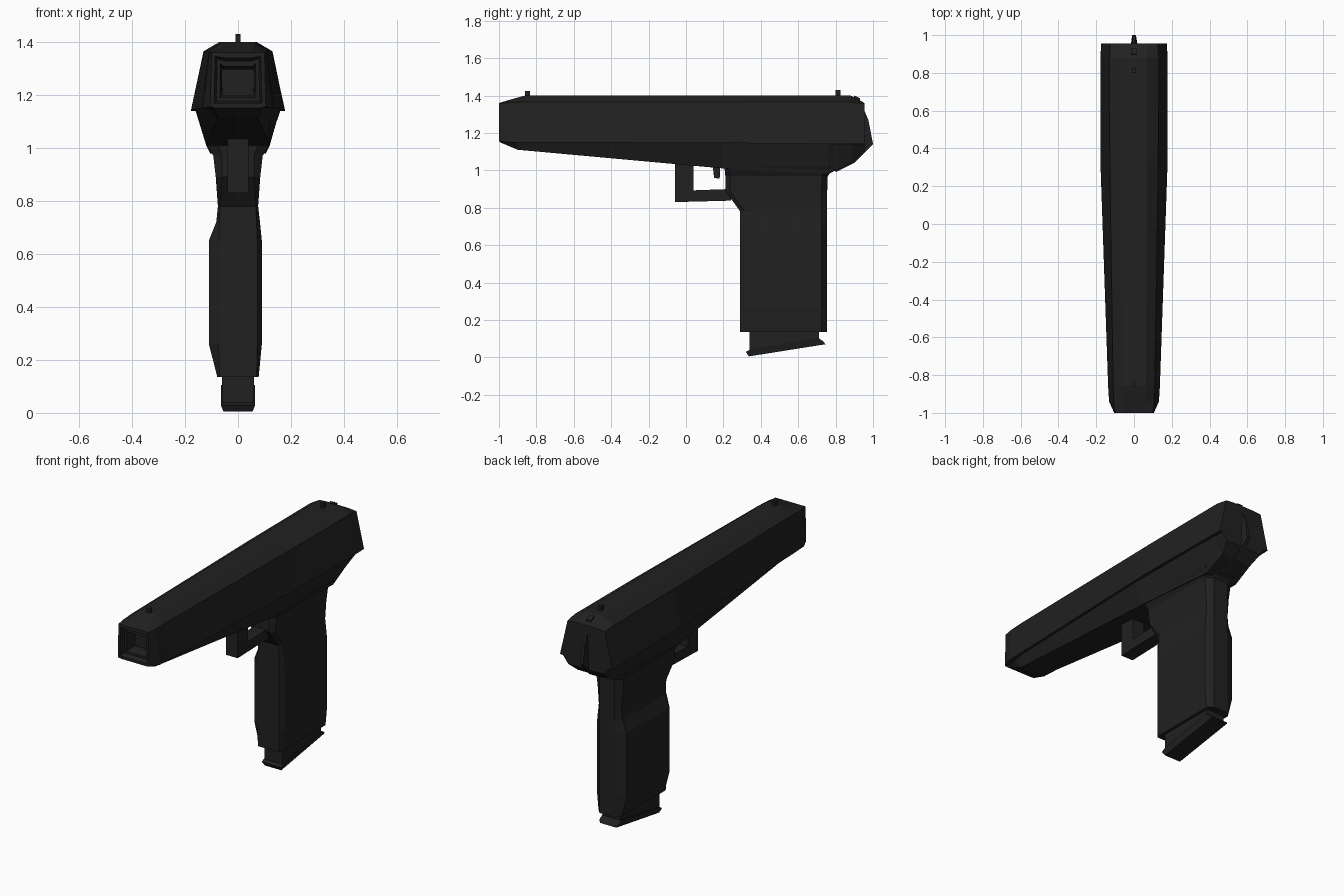
import bpy, bmesh

cube = bpy.data.objects.get("Cube")
if cube:
    bpy.data.objects.remove(cube, do_unlink=True)

black = bpy.data.materials.new("matte_black")
black.use_nodes = True
colour = (0.015, 0.015, 0.015, 1)
black.diffuse_color = colour
bsdf = black.node_tree.nodes["Principled BSDF"]
bsdf.inputs["Base Color"].default_value = colour
bsdf.inputs["Roughness"].default_value = 0.7


def finish(name, bm):
    mesh = bpy.data.meshes.new(name)
    bm.to_mesh(mesh)
    bm.free()
    mesh.materials.append(black)
    obj = bpy.data.objects.new(name, mesh)
    bpy.context.collection.objects.link(obj)
    return obj


def loft(rings):
    """Bridge equal rings of points and cap both ends; returns bmesh and first cap."""
    bm = bmesh.new()
    loops = [[bm.verts.new(p) for p in ring] for ring in rings]
    n = len(loops[0])
    for a, b in zip(loops, loops[1:]):
        for i in range(n):
            j = (i + 1) % n
            bm.faces.new((a[i], a[j], b[j], b[i]))
    first = bm.faces.new(loops[0])
    bm.faces.new(loops[-1])
    bmesh.ops.recalc_face_normals(bm, faces=bm.faces[:])
    return bm, first


def mirrored_ring(y, half):
    """Closed cross-section at y from (half width, z) pairs."""
    return [(x, y, z) for x, z in half] + [(-x, y, z) for x, z in reversed(half)]


def plate(name, profile, widths):
    """Side profile of (y, z) points, with a half width for each point."""
    rings = [[(s * w, y, z) for (y, z), w in zip(profile, widths)] for s in (-1, 1)]
    return finish(name, loft(rings)[0])


def box(name, hw, y0, y1, z0, z1):
    return plate(name, [(y0, z0), (y1, z0), (y1, z1), (y0, z1)], [hw] * 4)


# Upper body, tapering to the front
upper = [
    (-1.0, [(0.05, 1.36), (0.10, 1.36), (0.105, 1.155)]),
    (-0.94, [(0.06, 1.378), (0.108, 1.362), (0.132, 1.15)]),
    (-0.86, [(0.062, 1.4), (0.11, 1.365), (0.137, 1.15)]),
    (0.3, [(0.07, 1.4), (0.128, 1.365), (0.177, 1.145)]),
    (0.88, [(0.07, 1.4), (0.13, 1.365), (0.177, 1.14)]),
    (0.955, [(0.07, 1.36), (0.125, 1.355), (0.175, 1.14)]),
]
bm, front = loft([mirrored_ring(y, half) for y, half in upper])
# Stepped square recess in the front face
for thickness, depth in ((0.02, 0), (0.012, -0.03), (0.02, 0), (0.012, -0.04), (0.001, -0.03)):
    bmesh.ops.inset_individual(bm, faces=[front], thickness=thickness, depth=depth)
finish("upper_body", bm)

# Lower body with chamfered underside
lower = [
    (-0.995, [(0.10, 1.16), (0.09, 1.15)]),
    (-0.9, [(0.122, 1.16), (0.075, 1.11)]),
    (0.2, [(0.16, 1.15), (0.12, 1.01)]),
    (0.76, [(0.163, 1.15), (0.105, 0.98)]),
    (0.89, [(0.163, 1.15), (0.10, 1.04)]),
    (0.955, [(0.163, 1.15), (0.12, 1.095)]),
]
finish("lower_body", loft([mirrored_ring(y, half) for y, half in lower])[0])

# Wedge ridge on the back
rings = []
for y, z, hw in ((0.94, 1.35, 0.006), (0.975, 1.27, 0.008), (1.0, 1.14, 0.01),
                 (0.9, 1.04, 0.02), (0.8, 0.99, 0.03)):
    rings.append([(-hw, y, z), (hw, y, z), (hw + 0.025, 0.8, z), (-hw - 0.025, 0.8, z)])
finish("back_ridge", loft(rings)[0])

# Handle: z, front y, back y, right side x, left side x, front half width
handle = [
    (0.135, 0.29, 0.755, 0.078, 0.078, 0.07),
    (0.26, 0.29, 0.755, 0.11, 0.09, 0.073),
    (0.65, 0.29, 0.755, 0.11, 0.09, 0.073),
    (0.72, 0.29, 0.755, 0.082, 0.083, 0.07),
    (0.78, 0.29, 0.755, 0.076, 0.076, 0.068),
    (0.89, 0.21, 0.755, 0.084, 0.084, 0.06),
    (0.97, 0.21, 0.758, 0.093, 0.093, 0.06),
    (1.02, 0.205, 0.8, 0.122, 0.122, 0.08),
]
rings = []
for z, yf, yb, right, left, hf in handle:
    rings.append([(-hf, yf, z), (hf, yf, z), (left, yf + 0.025, z), (left, yb - 0.03, z),
                  (0.05, yb, z), (-0.05, yb, z), (-right, yb - 0.03, z), (-right, yf + 0.025, z)])
finish("handle", loft(rings)[0])

# Slanted foot under the handle
plate("foot_neck", [(0.34, 0.15), (0.34, 0.03), (0.71, 0.09), (0.71, 0.15)], [0.06] * 4)
plate("foot_plate",
      [(0.335, 0.005), (0.745, 0.07), (0.735, 0.085), (0.705, 0.105), (0.35, 0.045), (0.32, 0.03)],
      [0.055, 0.055, 0.065, 0.065, 0.065, 0.065])

# Guard loop and lever
plate("guard",
      [(-0.06, 0.83), (0.24, 0.838), (0.24, 0.9), (0.04, 0.893), (0.04, 1.05), (-0.06, 1.05)],
      [0.04] * 6)
plate("lever", [(0.15, 0.96), (0.18, 0.955), (0.185, 1.05), (0.14, 1.05)], [0.02] * 4)

# Small studs on top
box("front_stud", 0.01, -0.86, -0.835, 1.37, 1.425)
box("rear_stud", 0.01, 0.8, 0.825, 1.38, 1.43)
plate("rear_bump", [(0.89, 1.37), (0.93, 1.36), (0.93, 1.385), (0.9, 1.4)], [0.015] * 4)
